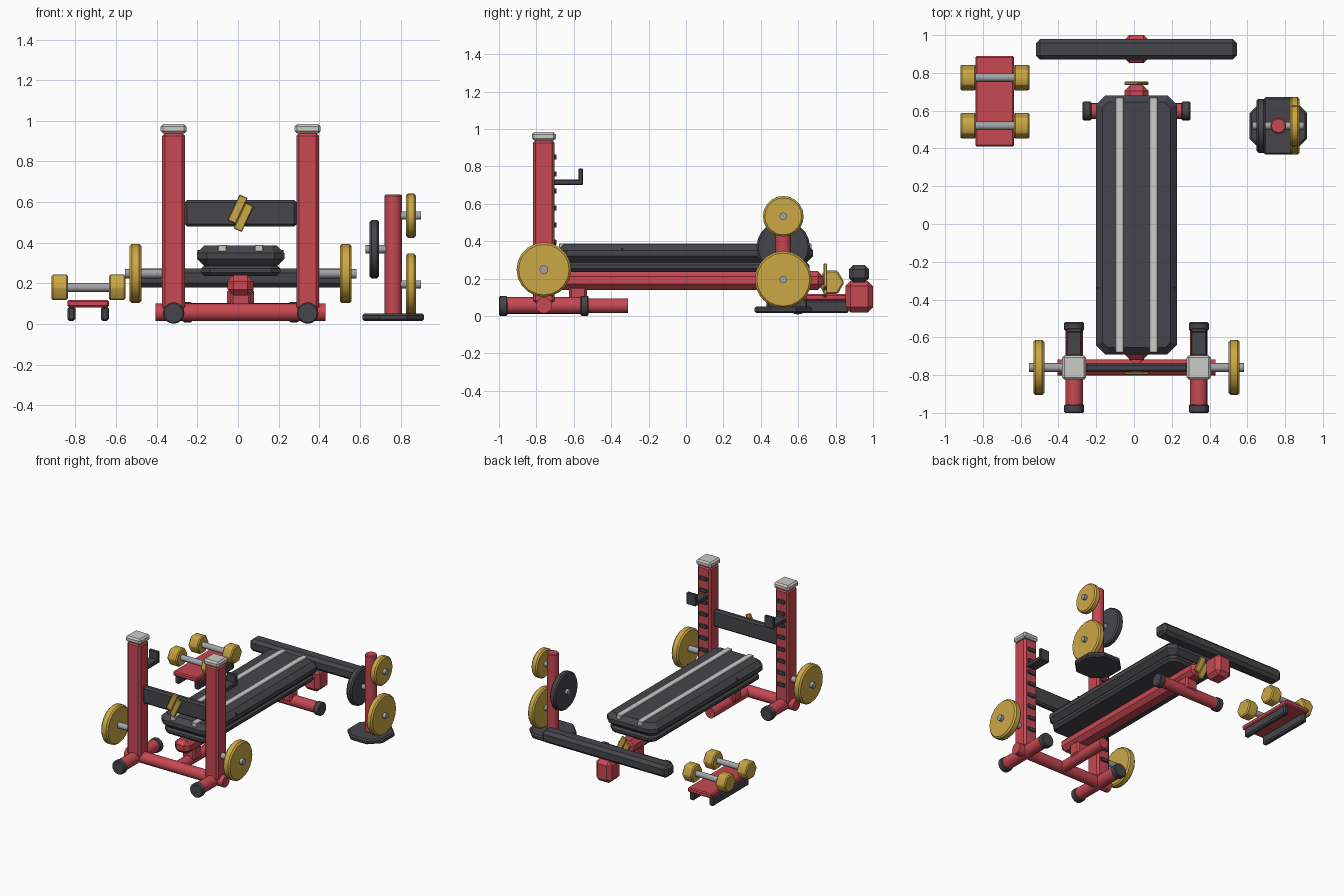
import bpy
import bmesh
import math
from mathutils import Matrix, Vector

if "Cube" in bpy.data.objects:
    bpy.data.objects.remove(bpy.data.objects["Cube"])


def material(name, rgb):
    m = bpy.data.materials.new(name)
    m.use_nodes = True
    m.diffuse_color = (*rgb, 1)
    m.node_tree.nodes["Principled BSDF"].inputs["Base Color"].default_value = (*rgb, 1)
    return m


RED = material("red paint", (0.57, 0.065, 0.085))
GOLD = material("gold yellow", (0.60, 0.39, 0.06))
DARK = material("dark rubber", (0.062, 0.06, 0.068))
STEEL = material("steel grey", (0.36, 0.37, 0.39))
PALE = material("pale grey", (0.60, 0.60, 0.58))


def finish(name, bm, mat, bevel=0.0, limit=40):
    """Turn a bmesh into an object with an optional chamfer."""
    if bevel:
        edges = [e for e in bm.edges if e.calc_face_angle(0) > math.radians(limit)]
        bmesh.ops.bevel(bm, geom=edges, offset=bevel, segments=1, affect="EDGES")
    bmesh.ops.recalc_face_normals(bm, faces=bm.faces)
    me = bpy.data.meshes.new(name)
    bm.to_mesh(me)
    bm.free()
    for p in me.polygons:
        p.use_smooth = True
    me.set_sharp_from_angle(angle=math.radians(30))
    me.materials.append(mat)
    ob = bpy.data.objects.new(name, me)
    bpy.context.collection.objects.link(ob)
    return ob


def box(name, x, y, z, mat, bevel=0.006, tilt=0.0):
    """Box from (min, max) pairs, tilted about the y axis."""
    spans = (x, y, z)
    mid = Vector([(a + b) / 2 for a, b in spans])
    size = [b - a for a, b in spans]
    bm = bmesh.new()
    bmesh.ops.create_cube(bm, size=1)
    bmesh.ops.scale(bm, vec=size, verts=bm.verts)
    if bevel:
        finish_bevel = min(bevel, min(size) * 0.45)
    else:
        finish_bevel = 0
    ob = finish(name, bm, mat, finish_bevel)
    ob.location = mid
    ob.rotation_euler.y = tilt
    return ob


def rod(name, axis, start, end, a, b, r, mat, sides=16, bevel=0.0, spin=0.0):
    """Cylinder along an axis; a and b are the two other coordinates in order."""
    bm = bmesh.new()
    bmesh.ops.create_cone(bm, cap_ends=True, segments=sides, radius1=r, radius2=r, depth=end - start)
    mid = (start + end) / 2
    rot = Matrix.Rotation(spin, 4, "Z")
    if axis == "X":
        rot, pos = Matrix.Rotation(math.pi / 2, 4, "Y") @ rot, (mid, a, b)
    elif axis == "Y":
        rot, pos = Matrix.Rotation(math.pi / 2, 4, "X") @ rot, (a, mid, b)
    else:
        pos = (a, b, mid)
    bmesh.ops.transform(bm, matrix=rot, verts=bm.verts)
    ob = finish(name, bm, mat, bevel)
    ob.location = pos
    return ob


def slab(name, x, y, z, corner, mat, bevel):
    """Flat slab with cut plan corners and chamfered top and bottom rims."""
    mx, my = sum(x) / 2, sum(y) / 2
    hx, hy = (x[1] - x[0]) / 2, (y[1] - y[0]) / 2
    plan = []
    for sx, sy in ((1, 1), (-1, 1), (-1, -1), (1, -1)):
        pair = [(sx * hx, sy * (hy - corner)), (sx * (hx - corner), sy * hy)]
        plan += pair if sx == sy else pair[::-1]
    bm = bmesh.new()
    face = bm.faces.new([bm.verts.new((mx + px, my + py, z[0])) for px, py in plan])
    ext = bmesh.ops.extrude_face_region(bm, geom=[face])
    top = [v for v in ext["geom"] if isinstance(v, bmesh.types.BMVert)]
    bmesh.ops.translate(bm, vec=(0, 0, z[1] - z[0]), verts=top)
    bmesh.ops.recalc_face_normals(bm, faces=bm.faces)
    return finish(name, bm, mat, bevel, 60)


def around(c, half):
    return (c - half, c + half)


def emblem(name, y, z, lean):
    """Two offset leaning bars forming a bolt."""
    for s in (-1, 1):
        box(f"{name}_bar", around(CX + s * lean * 0.015, 0.022), around(y, 0.009),
            around(z - s * 0.02, 0.07), GOLD, 0.004, lean * math.radians(25))


CX = 0.013   # bench centre line
RACK = -0.76  # rack depth

# Rack: uprights, caps, hole rows, hooks, feet and stored plates
for side, s in (("right", -1), ("left", 1)):
    x = CX + s * 0.33
    box(f"{side}_upright", around(x, 0.056), around(RACK, 0.058), (0.07, 0.94), RED, 0.014)
    box(f"{side}_upright_cap", around(x, 0.064), around(RACK, 0.064), (0.938, 0.983), PALE, 0.012)
    for i in range(8):
        box(f"{side}_upright_hole", around(x, 0.032), (-0.71, -0.692),
            around(0.85 - i * 0.091, 0.014), DARK, 0.003)
    box(f"{side}_hook_arm", around(x, 0.04), (-0.71, -0.55), (0.70, 0.73), DARK, 0.005)
    box(f"{side}_hook_lip", around(x, 0.04), (-0.575, -0.55), (0.705, 0.79), DARK, 0.005)
    rod(f"{side}_foot_tube", "Y", -0.98, -0.54, x, 0.057, 0.046, RED)
    for y in (-1.0, -0.565):
        rod(f"{side}_foot_cap", "Y", y, y + 0.045, x, 0.054, 0.053, DARK, bevel=0.006)
    pin = sorted((CX + s * 0.36, CX + s * 0.57))
    rod(f"{side}_plate_pin", "X", *pin, RACK, 0.248, 0.023, STEEL)
    rod(f"{side}_stored_plate", "X", *around(CX + s * 0.517, 0.029), RACK, 0.248, 0.146, GOLD, 20, 0.011)
rod("rack_cross_tube", "X", CX - 0.418, CX + 0.418, RACK, 0.057, 0.043, RED)
box("rack_cross_plate", around(CX, 0.275), around(RACK, 0.024), (0.48, 0.61), DARK, 0.012)
emblem("rack_emblem", -0.79, 0.545, 1)

# Bench: pads, stripes, spine, legs and feet
slab("bench_pad", around(CX, 0.215), (-0.69, 0.68), (0.285, 0.385), 0.05, DARK, 0.035)
slab("bench_under_pad", around(CX, 0.195), (-0.67, 0.66), (0.235, 0.29), 0.045, DARK, 0.018)
for s in (-1, 1):
    box("pad_stripe", around(CX + s * 0.09, 0.021), (-0.68, 0.67), (0.345, 0.389), PALE, 0.003)
    box("pad_seam", around(CX + s * 0.19, 0.022), around(-0.34, 0.004), (0.32, 0.365), DARK, 0)
box("bench_spine", around(CX, 0.064), (-0.72, 0.735), (0.14, 0.24), RED, 0.03)
box("front_leg", around(CX, 0.05), (-0.625, -0.53), (0.06, 0.16), RED, 0.012)
box("rear_leg", around(CX, 0.05), around(0.598, 0.047), (0.06, 0.16), RED, 0.012)
rod("front_floor_tube", "Y", -0.75, -0.31, CX, 0.055, 0.04, RED)
rod("rear_foot_tube", "X", CX - 0.26, CX + 0.26, 0.598, 0.06, 0.042, RED)
for s in (-1, 1):
    rod("rear_foot_cap", "X", *around(CX + s * 0.262, 0.023), 0.598, 0.058, 0.05, DARK, bevel=0.006)
emblem("bench_emblem", 0.745, 0.19, -1)

# Balance beam behind the bench
box("beam_block", around(CX, 0.066), (0.852, 1.0), (0.02, 0.188), RED, 0.028)
box("beam", around(CX, 0.533), around(0.925, 0.054), (0.18, 0.272), DARK, 0.022)

# Dumbbell stand
box("stand_tray", (-0.84, -0.635), (0.41, 0.89), (0.082, 0.118), RED, 0.008)
for x in (-0.82, -0.655):
    box("stand_leg", around(x, 0.02), (0.43, 0.87), (0.015, 0.085), DARK, 0.01)
for y in (0.775, 0.52):
    rod("dumbbell_handle", "X", -0.86, -0.61, y, 0.18, 0.022, STEEL)
    for x in (-0.878, -0.595):
        rod("dumbbell_head", "X", *around(x, 0.041), y, 0.18, 0.072, GOLD, 6, 0.008)

# Plate tree
TX, TY = 0.764, 0.52
slab("tree_base", around(TX, 0.152), around(TY, 0.153), (0.015, 0.052), 0.085, DARK, 0.01)
rod("tree_post", "Z", 0.04, 0.637, TX, TY, 0.042, RED, bevel=0.006)
for z, r in ((0.533, 0.109), (0.195, 0.152)):
    rod("tree_pin", "X", TX, 0.9, TY, z, 0.02, STEEL)
    rod("tree_plate", "X", 0.826, 0.876, TY, z, r, GOLD, 20, 0.01)
rod("tree_side_pin", "X", 0.628, TX, TY, 0.368, 0.02, STEEL)
rod("tree_side_plate", "X", 0.648, 0.695, TY, 0.368, 0.143, DARK, 20, 0.01)
